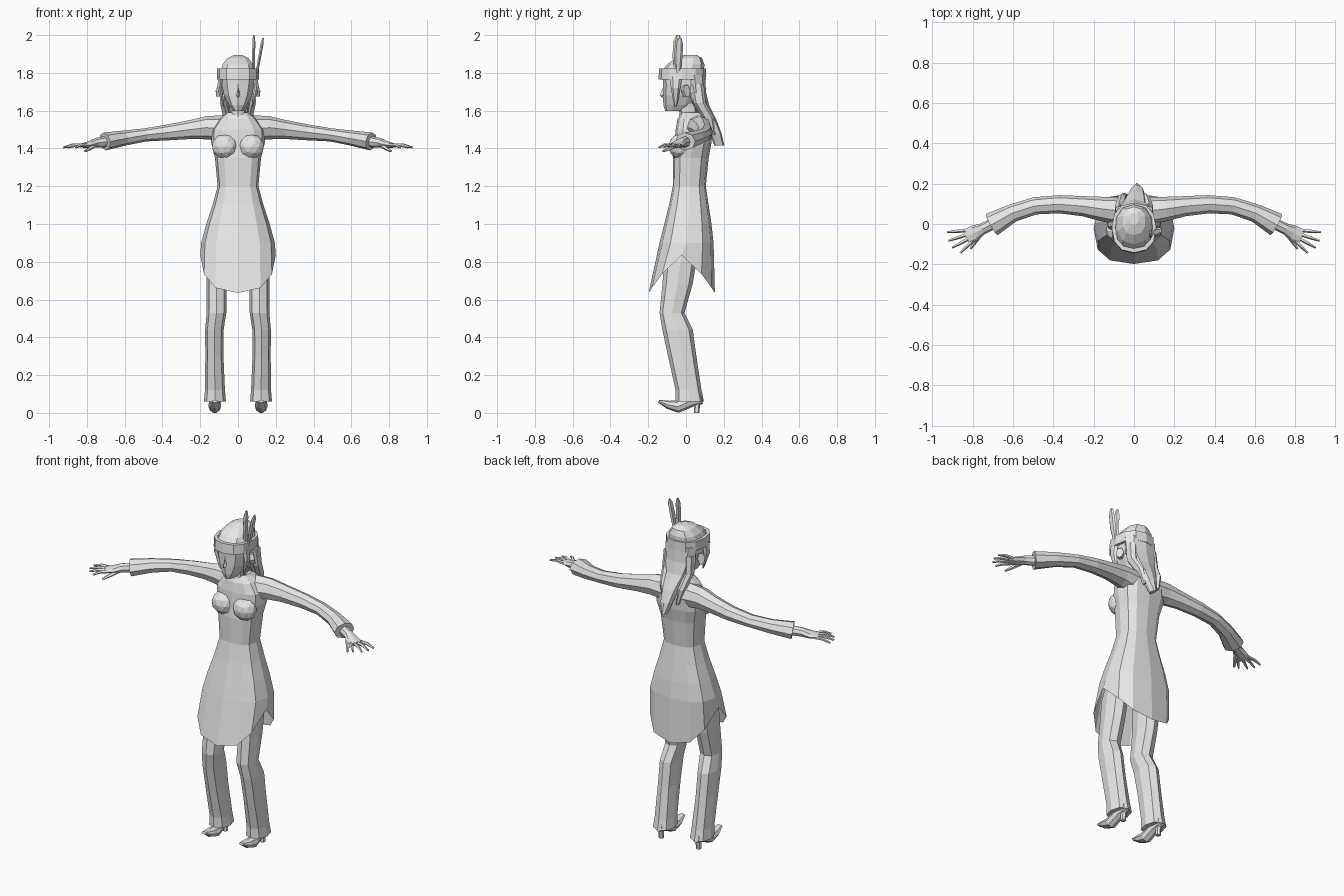
import bpy, bmesh, math
from mathutils import Vector

grey = bpy.data.materials.new("plain_grey")
grey.diffuse_color = (0.8, 0.8, 0.8, 1)


def finish(name, bm, mirror=False):
    bmesh.ops.recalc_face_normals(bm, faces=bm.faces)
    me = bpy.data.meshes.new(name)
    bm.to_mesh(me)
    bm.free()
    me.materials.append(grey)
    ob = bpy.data.objects.new(name, me)
    bpy.context.collection.objects.link(ob)
    if mirror:
        ob.modifiers.new("mirror", 'MIRROR').use_mirror_merge = False
    return ob


def skin(bm, rings, caps=(True, True)):
    """Join point rings with quads and close the chosen ends."""
    rows = [[bm.verts.new(p) for p in r] for r in rings]
    n = len(rows[0])
    for a, b in zip(rows, rows[1:]):
        for i in range(n):
            j = (i + 1) % n
            bm.faces.new((a[i], a[j], b[j], b[i]))
    for row, cap in ((rows[0], caps[0]), (rows[-1], caps[1])):
        if cap:
            bm.faces.new(row)


def ring(z, cx, hw, yf, yb, n=10, e=0.85):
    """Level rounded ring between a front and a back y."""
    pts = []
    for i in range(n):
        a = 2 * math.pi * i / n
        s, c = math.sin(a), -math.cos(a)
        pts.append(Vector((cx + hw * math.copysign(abs(s) ** e, s),
                           (yf + yb) / 2 + (yb - yf) / 2 * math.copysign(abs(c) ** e, c), z)))
    return pts


def loft(name, rows, n=10, e=0.85, mirror=False):
    bm = bmesh.new()
    skin(bm, [ring(*r, n, e) for r in rows])
    return finish(name, bm, mirror)


def tube(bm, secs, n=8):
    """Tube along sections of x, y, z, half width, half height."""
    pts = [Vector(s[:3]) for s in secs]
    rings = []
    for i, s in enumerate(secs):
        t = (pts[min(i + 1, len(pts) - 1)] - pts[max(i - 1, 0)]).normalized()
        side = t.cross(Vector((0, 0, 1))).normalized()
        up = side.cross(t)
        rings.append([pts[i] + side * s[3] * math.cos(2 * math.pi * k / n)
                      + up * s[4] * math.sin(2 * math.pi * k / n) for k in range(n)])
    skin(bm, rings)


def tube_part(name, secs, n=8, mirror=False):
    bm = bmesh.new()
    tube(bm, secs, n)
    return finish(name, bm, mirror)


# Dress with a hem that dips to a point at front and back, open below
hem = ring(0, 0, .20, -.198, .153, 12, .75)
for i, p in enumerate(hem):
    p.z = .835 - .2 * abs(math.cos(math.pi * i / 6))
body = [(.90, .195, -.140, .146), (1.0, .168, -.115, .135), (1.1, .135, -.09, .12),
        (1.2, .108, -.07, .105), (1.35, .122, -.07, .12), (1.43, .142, -.06, .135),
        (1.50, .14, -.055, .14), (1.555, .10, -.045, .125), (1.59, .055, -.025, .085)]
bm = bmesh.new()
skin(bm, [hem] + [ring(z, 0, w, f, b, 12, .75) for z, w, f, b in body], (False, True))
finish("dress", bm)

# Bust
bm = bmesh.new()
bmesh.ops.create_icosphere(bm, subdivisions=2, radius=1)
for v in bm.verts:
    v.co = Vector((.07 + v.co.x * .07, -.035 + v.co.y * .058, 1.41 + v.co.z * .066))
finish("bust", bm, True)

# Sleeves with flared cuffs
tube_part("sleeve", [
    (.07, .065, 1.505, .07, .07), (.16, .075, 1.51, .06, .062), (.25, .088, 1.50, .05, .05),
    (.37, .098, 1.485, .045, .042), (.49, .09, 1.472, .043, .035),
    (.60, .055, 1.455, .045, .04), (.705, -.003, 1.437, .06, .048)], mirror=True)

# Hands with four fingers and a thumb
bm = bmesh.new()
tube(bm, [(.69, .005, 1.437, .028, .03), (.75, -.024, 1.43, .028, .026),
          (.79, -.045, 1.42, .04, .018), (.83, -.065, 1.415, .036, .011)])
tips = [(.925, -.04), (.92, -.083), (.9, -.117), (.86, -.142)]
for o, (tx, ty) in zip((.03, .01, -.01, -.03), tips):
    kx, ky = .815 + .43 * o, -.058 + .9 * o
    tube(bm, [(kx, ky, 1.416, .010, .010),
              ((kx + tx) / 2, (ky + ty) / 2, 1.418, .009, .009), (tx, ty, 1.405, .005, .005)], 5)
tube(bm, [(.755, -.04, 1.42, .014, .012), (.785, -.085, 1.40, .011, .010),
          (.81, -.122, 1.385, .006, .006)], 5)
finish("hand", bm, True)

# Trouser legs, bent at the knee and flared at the ankle
loft("trouser_leg", [
    (.06, .122, .058, -.055, .095), (.12, .122, .053, -.055, .082), (.30, .125, .048, -.095, .055),
    (.44, .125, .049, -.125, .036), (.53, .114, .052, -.14, -.008), (.68, .113, .053, -.125, .035),
    (.80, .11, .056, -.115, .055), (.92, .085, .065, -.09, .075)], 8, mirror=True)

# Pointed shoes with narrow heels
tube_part("shoe", [
    (.123, .085, .075, .022, .028), (.123, .03, .066, .03, .034), (.123, -.045, .033, .034, .033),
    (.123, -.095, .043, .032, .022), (.123, -.145, .062, .016, .007)], mirror=True)
loft("shoe_heel", [(0, .123, .014, .042, .070), (.04, .123, .014, .042, .075),
                   (.075, .123, .024, .02, .088)], 6, mirror=True)

# Neck and head
loft("neck", [(1.54, 0, .055, -.045, .07), (1.58, 0, .043, -.035, .06),
              (1.66, 0, .045, -.04, .06)], 8)
loft("head", [(1.598, 0, .026, -.11, .0), (1.63, 0, .05, -.12, .05), (1.68, 0, .077, -.122, .08),
              (1.74, 0, .09, -.122, .092), (1.80, 0, .094, -.125, .095)])
tube_part("nose", [(0, -.10, 1.70, .008, .035), (0, -.122, 1.685, .010, .016),
                   (0, -.134, 1.675, .006, .007)], 4)
bm = bmesh.new()
tube(bm, [(.085, -.01, 1.70, .018, .03), (.105, .005, 1.705, .022, .035)], 6)
finish("ear", bm, True)

# Cap and headband
loft("cap", [(1.81, 0, .096, -.128, .096), (1.845, 0, .085, -.10, .097),
             (1.878, 0, .058, -.055, .085), (1.895, 0, .022, -.005, .055)])
bm = bmesh.new()
outer = [ring(z, 0, .11, f, .105, 12) for z, f in ((1.765, -.146), (1.822, -.142))]
inner = [ring(z, 0, .093, -.122, .09, 12) for z in (1.765, 1.822)]
skin(bm, [inner[0], outer[0], outer[1], inner[1]], (False, False))
finish("headband", bm)

# Two feathers tucked into the band
for name, x0, x1, dy, top in (("inner_feather", .082, .084, 0, 2.0),
                              ("outer_feather", .096, .133, .008, 1.985)):
    h = top - 1.78
    loft(name, [(1.78, x0, .006, -.06 + dy, -.04 + dy),
                (1.78 + h * .5, (x0 + x1) / 2, .009, -.072 + dy, -.026 + dy),
                (1.78 + h * .85, x0 + (x1 - x0) * .85, .009, -.066 + dy, -.024 + dy),
                (top, x1, .004, -.05 + dy, -.032 + dy)], 6)

# Long hair falling down the back, with loose strands
loft("back_hair", [
    (1.79, 0, .10, -.01, .10), (1.70, 0, .096, .0, .106), (1.63, 0, .07, .03, .122),
    (1.55, .01, .05, .085, .162), (1.48, .015, .036, .125, .188),
    (1.415, .015, .012, .15, .203)], 8)
loft("loose_strand", [(1.74, .07, .025, .02, .095), (1.64, .075, .022, .04, .105),
                      (1.56, .06, .02, .09, .15), (1.47, .045, .008, .13, .155)], 6, mirror=True)
loft("side_lock", [(1.78, .092, .014, -.085, -.02), (1.72, .098, .013, -.08, -.03),
                   (1.66, .085, .008, -.07, -.04), (1.62, .075, .003, -.06, -.05)], 6, mirror=True)
